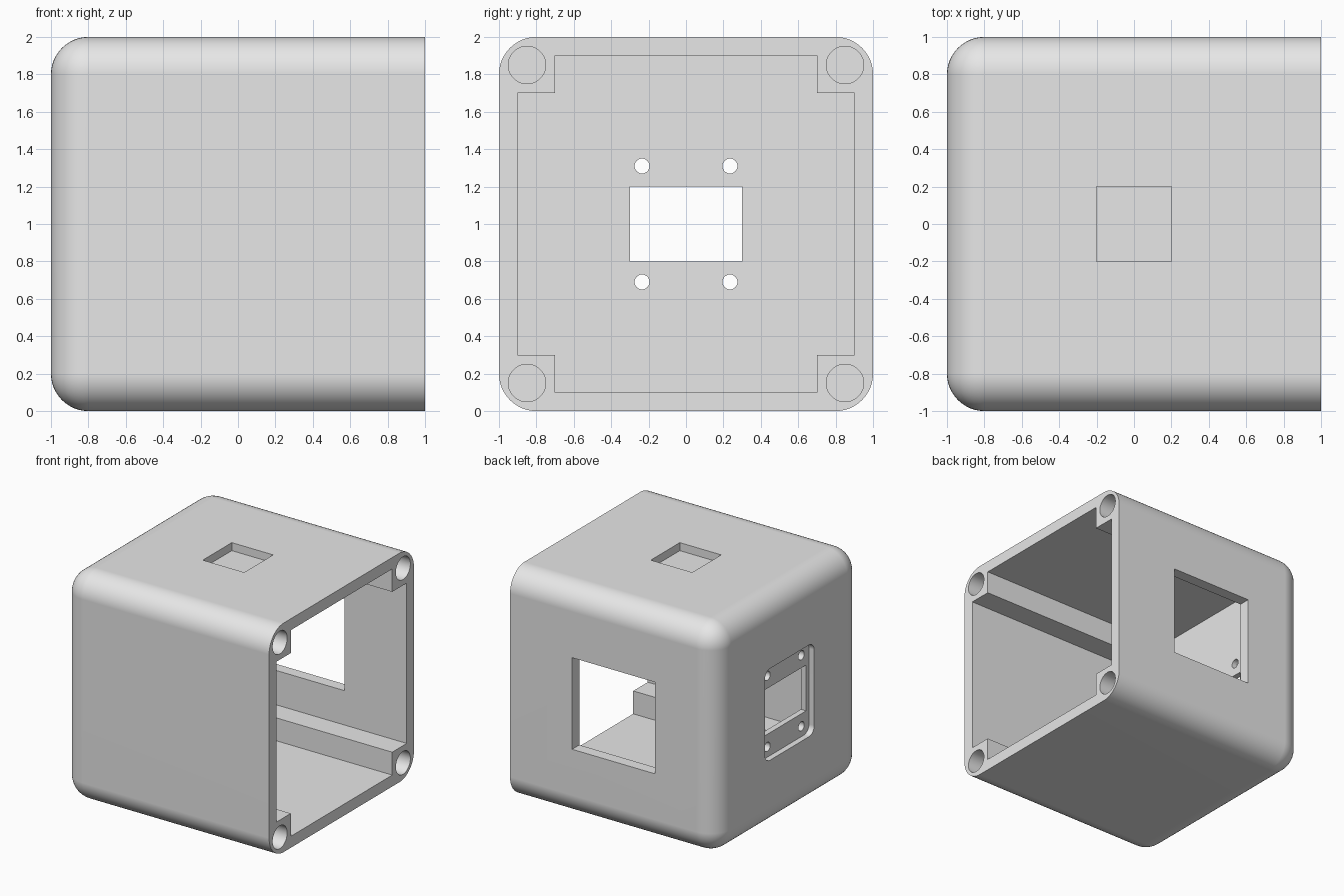
import bpy, bmesh, math
from mathutils import Vector

if "Cube" in bpy.data.objects:
    bpy.data.objects.remove(bpy.data.objects["Cube"])

grey = bpy.data.materials.new("light_grey")
grey.diffuse_color = (0.8, 0.8, 0.8, 1)
grey.use_nodes = True
grey.node_tree.nodes["Principled BSDF"].inputs["Base Color"].default_value = grey.diffuse_color


def new_object(name, bm):
    bmesh.ops.recalc_face_normals(bm, faces=bm.faces)
    mesh = bpy.data.meshes.new(name)
    bm.to_mesh(mesh)
    bm.free()
    mesh.materials.append(grey)
    obj = bpy.data.objects.new(name, mesh)
    bpy.context.collection.objects.link(obj)
    return obj


def prism_x(name, profile, x0, x1):
    """Extrude a closed (y, z) profile along x."""
    bm = bmesh.new()
    face = bm.faces.new([bm.verts.new((x0, y, z)) for y, z in profile])
    ext = bmesh.ops.extrude_face_region(bm, geom=[face])["geom"]
    moved = [v for v in ext if isinstance(v, bmesh.types.BMVert)]
    bmesh.ops.translate(bm, verts=moved, vec=(x1 - x0, 0, 0))
    return new_object(name, bm)


def arc(cy, cz, r, a0, a1, n):
    return [(cy + r * math.cos(a0 + (a1 - a0) * i / n),
             cz + r * math.sin(a0 + (a1 - a0) * i / n)) for i in range(n + 1)]


def circle(cy, cz, r, n):
    return arc(cy, cz, r, 0, math.tau, n)[:-1]


def box(name, lo, hi):
    return prism_x(name, [(lo[1], lo[2]), (hi[1], lo[2]),
                          (hi[1], hi[2]), (lo[1], hi[2])], lo[0], hi[0])


def cut(target, cutter):
    bpy.context.view_layer.objects.active = target
    mod = target.modifiers.new("cut", 'BOOLEAN')
    mod.operation = 'DIFFERENCE'
    mod.solver = 'EXACT'
    mod.object = cutter
    bpy.ops.object.modifier_apply(modifier=mod.name)
    bpy.data.objects.remove(cutter)


# Housing: cube with every edge rounded except those around the open +x end
bm = bmesh.new()
bmesh.ops.create_cube(bm, size=2)
bmesh.ops.translate(bm, verts=bm.verts, vec=(0, 0, 1))
rounded = [e for e in bm.edges if min(v.co.x for v in e.verts) < 0]
bmesh.ops.bevel(bm, geom=rounded, offset=0.2, segments=12, profile=0.5,
                affect='EDGES', clamp_overlap=False)
housing = new_object("housing", bm)

# Cavity, leaving a square post in each corner
cross = [(0.9, 0.7), (0.7, 0.7), (0.7, 0.9)]
cross += [(-y, z) for y, z in reversed(cross)]
cross += [(y, -z) for y, z in reversed(cross)]
cut(housing, prism_x("cavity", [(y, z + 1) for y, z in cross], -0.9, 1.2))

# Blind hole in the end of each post
for y in (-0.85, 0.85):
    for z in (0.15, 1.85):
        cut(housing, prism_x("post_hole", circle(y, z, 0.1, 40), 0.6, 1.2))

# Shallow square pocket on top, and large window in the back wall
cut(housing, box("top_pocket", (-0.2, -0.2, 1.93), (0.2, 0.2, 2.2)))
cut(housing, box("back_window", (-0.4, 0.8, 0.6), (0.4, 1.2, 1.4)))

# Rounded mounting recess on the closed end, with its opening and screw holes
r = 0.07
recess = []
for i, (sy, sz) in enumerate([(1, 1), (-1, 1), (-1, -1), (1, -1)]):
    recess += arc(sy * (0.34 - r), 1 + sz * (0.4 - r), r,
                  i * math.pi / 2, (i + 1) * math.pi / 2, 8)
cut(housing, prism_x("mount_recess", recess, -1.2, -0.95))
cut(housing, box("mount_opening", (-1.2, -0.3, 0.8), (-0.8, 0.3, 1.2)))
for y in (-0.235, 0.235):
    for z in (0.69, 1.31):
        cut(housing, prism_x("screw_hole", circle(y, z, 0.04, 24), -1.2, -0.8))

# Smooth rounded surfaces, crisp cut edges
bpy.ops.object.select_all(action='DESELECT')
housing.select_set(True)
bpy.context.view_layer.objects.active = housing
bpy.ops.object.shade_smooth_by_angle(angle=math.radians(30))
weighted = housing.modifiers.new("weighted_normals", 'WEIGHTED_NORMAL')
weighted.keep_sharp = True
